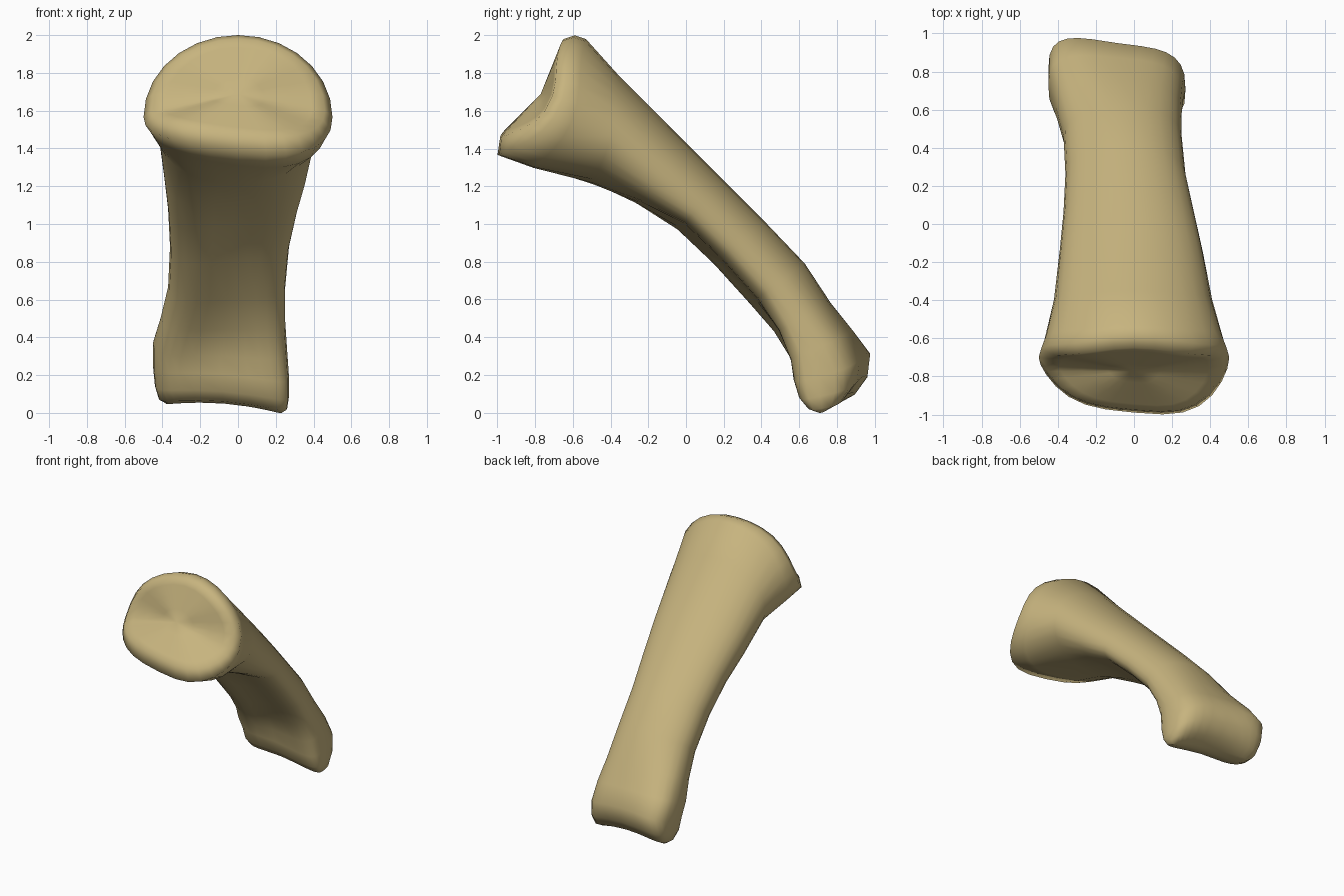
import bpy
import bmesh
from math import cos, sin, pi
from mathutils import Vector

default = bpy.data.objects.get("Cube")
if default:
    bpy.data.objects.remove(default, do_unlink=True)

# One ivory-tan colour for the whole bone
BONE = (0.57, 0.455, 0.21, 1.0)
mat = bpy.data.materials.new("bone_tan")
mat.use_nodes = True
mat.diffuse_color = BONE
shader = mat.node_tree.nodes["Principled BSDF"]
shader.inputs["Base Color"].default_value = BONE
shader.inputs["Roughness"].default_value = 0.8

SIDES = 28
TILT_AXIS = -0.09   # x about which the two knuckles are skewed

# Cross-sections from the wide socket end to the knuckle end:
# upper point (y, z), lower point (y, z), x limits, height of widest line, sideways bend
SECTIONS = [
    ((-.65, 1.98), (-.975, 1.48), (-.46, .46), .24, .15),
    ((-.59, 2.00), (-.99, 1.38), (-.50, .50), .30, .17),
    ((-.53, 1.98), (-.80, 1.31), (-.47, .47), .34, .10),
    ((-.35, 1.78), (-.49, 1.21), (-.42, .41), .45, .03),
    ((.00, 1.43), (-.26, 1.09), (-.39, .36), .46, 0),
    ((.20, 1.23), (-.05, .96), (-.37, .315), .44, 0),
    ((.42, 1.01), (.14, .78), (-.36, .27), .44, 0),
    ((.63, .79), (.33, .57), (-.37, .25), .44, 0),
    ((.78, .58), (.45, .42), (-.41, .25), .45, 0),
    ((.90, .43), (.52, .28), (-.45, .26), .48, 0),
    ((.99, .28), (.56, .17), (-.45, .27), .45, 0),
    ((.975, .16), (.59, .08), (-.44, .27), .45, 0),
    ((.90, .07), (.64, .03), (-.42, .26), .50, 0),
    ((.80, .03), (.72, .02), (-.38, .23), .50, 0),
]


def power(value, exponent):
    """Signed power used for rounded-square outlines."""
    return abs(value) ** exponent * (1 if value >= 0 else -1)


def section_ring(index):
    """Points of one cross-section, round above and flatter below."""
    upper, lower, limits, widest, bend = SECTIONS[index]
    upper, lower = Vector(upper), Vector(lower)
    knuckle = min(1.0, max(0.0, (index - 7) / 3))
    head = index < 3
    shaft = min(1.0, max(0.0, (index - 3) / 2))
    hollow = 0.13 * shaft if index <= 9 else 0.05
    middle, half = sum(limits) / 2, (limits[1] - limits[0]) / 2
    points = []
    for k in range(SIDES):
        a = 2 * pi * k / SIDES
        under = max(0.0, -sin(a))
        flat = 0.5 if under and index != 3 else 0
        square = 2 / (2 + 0.9 * knuckle + flat)
        c, s = power(cos(a), square), power(sin(a), square)
        t = widest + s * ((1 - widest) if s > 0 else widest)
        x = middle + half * c
        # Hollow along the underside, which is deeper on the -x side
        t += hollow * (1 - c * c) ** 2 * under
        t += 0.14 * shaft * (1 - knuckle) * c * under
        y, z = lower.lerp(upper, t)
        y += bend * c ** 4
        # Lower lip of the socket droops toward +x
        if head:
            y -= 0.09 * x * under
            z -= 0.12 * x * under
        # Skewed pair of knuckles with a shallow saddle between them
        y -= 0.14 * knuckle * (x - TILT_AXIS) * (1 - 0.8 * under)
        z -= 0.08 * knuckle * (x - TILT_AXIS)
        if index >= 10:
            z += 0.03 * (1 - c * c)
        if s > 0:
            y -= 0.04 * knuckle * (1 - c * c) * s
        points.append(Vector((x, y, z)))
    return points


bm = bmesh.new()


def add_ring(points):
    return [bm.verts.new(p) for p in points]


def bridge(first, second):
    for k in range(SIDES):
        n = (k + 1) % SIDES
        bm.faces.new((first[k], first[n], second[n], second[k]))


# Shaft with both swollen ends
outlines = [section_ring(i) for i in range(len(SECTIONS))]
rings = [add_ring(points) for points in outlines]
for first, second in zip(rings, rings[1:]):
    bridge(first, second)

# Dished joint socket
dish = Vector((0, -.77, 1.69))
previous = rings[0]
for scale in (.85, .6, .3):
    inner = add_ring([dish.lerp(p, scale) for p in outlines[0]])
    bridge(inner, previous)
    previous = inner
hub = bm.verts.new(dish)
for k in range(SIDES):
    bm.faces.new((hub, previous[k], previous[(k + 1) % SIDES]))

# Strip of quads closing the knuckle end
last = rings[-1]
for k in range(SIDES // 2):
    corners = (last[k], last[k + 1], last[-k - 1], last[-k % SIDES])
    corners = list(dict.fromkeys(corners))
    bm.faces.new(corners)

bmesh.ops.recalc_face_normals(bm, faces=bm.faces)
mesh = bpy.data.meshes.new("finger_bone")
bm.to_mesh(mesh)
bm.free()
mesh.materials.append(mat)
bone = bpy.data.objects.new("finger_bone", mesh)
bpy.context.collection.objects.link(bone)

# Soft shading all over
for face in mesh.polygons:
    face.use_smooth = True
